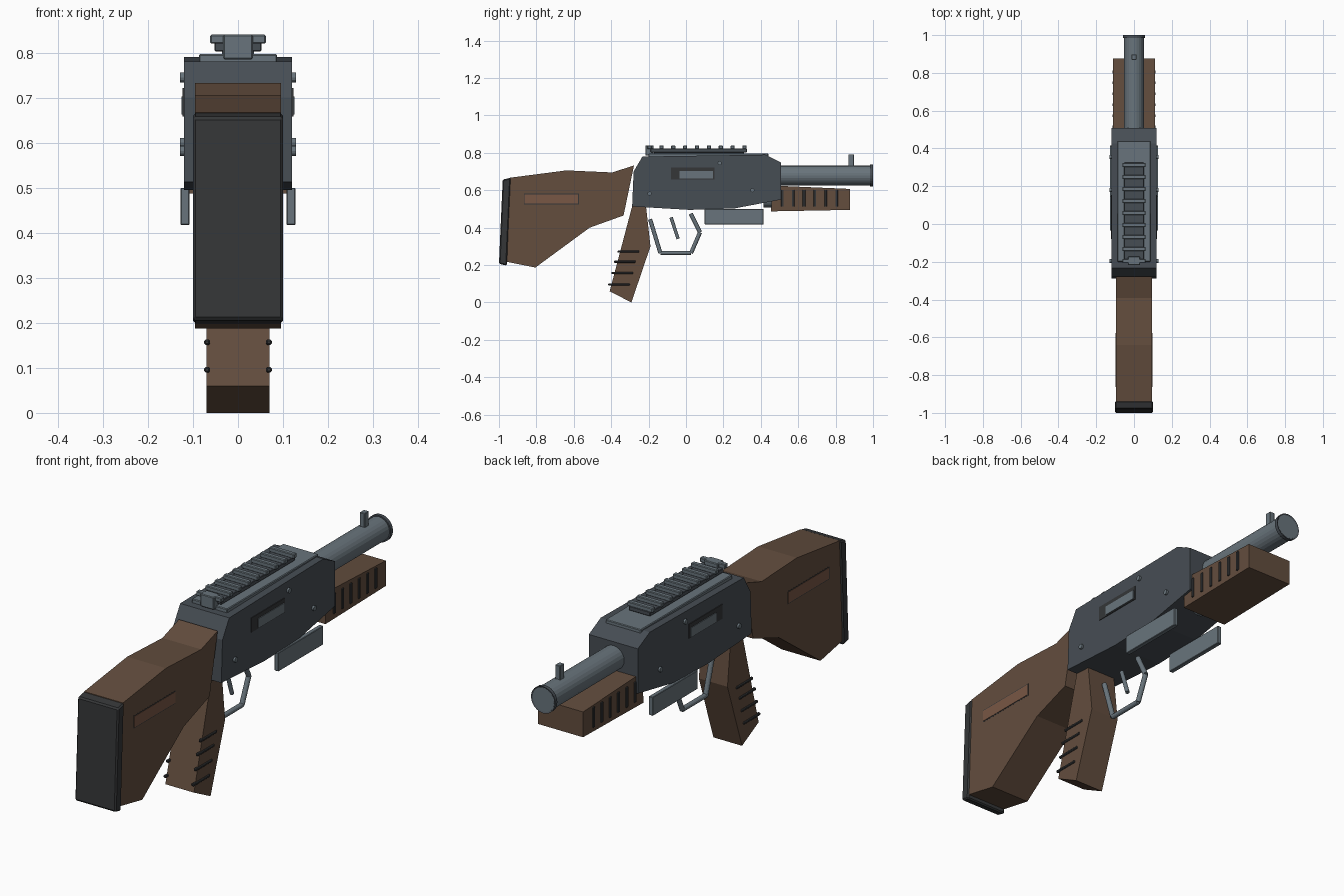
import bpy, bmesh
from mathutils import Vector

if "Cube" in bpy.data.objects:
    bpy.data.objects.remove(bpy.data.objects["Cube"])


def material(name, rgb):
    m = bpy.data.materials.new(name)
    m.diffuse_color = (*rgb, 1)
    m.use_nodes = True
    m.node_tree.nodes["Principled BSDF"].inputs["Base Color"].default_value = m.diffuse_color
    return m


WOOD = material("wood", (0.125, 0.075, 0.048))
INLAY = material("light_wood", (0.19, 0.095, 0.058))
DARK = material("dark_rubber", (0.035, 0.037, 0.039))
GUN = material("dark_steel", (0.062, 0.074, 0.088))
STEEL = material("steel", (0.14, 0.175, 0.2))


def finish(name, bm, mat, bevel=0):
    bmesh.ops.recalc_face_normals(bm, faces=bm.faces)
    me = bpy.data.meshes.new(name)
    bm.to_mesh(me)
    bm.free()
    me.materials.append(mat)
    ob = bpy.data.objects.new(name, me)
    bpy.context.collection.objects.link(ob)
    if bevel:
        b = ob.modifiers.new("bevel", 'BEVEL')
        b.width, b.segments = bevel, 1
    return ob


def prism(name, pts, half, mat, bevel=0):
    """Side profile (y, z) extruded symmetrically across x."""
    bm = bmesh.new()
    f = bm.faces.new([bm.verts.new((-half, y, z)) for y, z in pts])
    ext = bmesh.ops.extrude_face_region(bm, geom=[f])
    bmesh.ops.translate(bm, vec=(2 * half, 0, 0),
                        verts=[v for v in ext["geom"] if isinstance(v, bmesh.types.BMVert)])
    return finish(name, bm, mat, bevel)


def box(name, xs, ys, zs, mat, bevel=0):
    bm = bmesh.new()
    bmesh.ops.create_cube(bm, size=1)
    for v in bm.verts:
        v.co = [(a + b) / 2 + c * (b - a) for (a, b), c in zip((xs, ys, zs), v.co)]
    return finish(name, bm, mat, bevel)


def rod(name, p, q, r, mat, sides=24):
    p, q = Vector(p), Vector(q)
    bm = bmesh.new()
    bmesh.ops.create_cone(bm, cap_ends=True, segments=sides, radius1=r, radius2=r,
                          depth=(q - p).length)
    rot = (q - p).to_track_quat('Z', 'Y').to_matrix()
    for v in bm.verts:
        v.co = rot @ v.co + (p + q) / 2
    return finish(name, bm, mat)


def mirrored(ob):
    ob.modifiers.new("mirror", 'MIRROR')
    return ob


# Shoulder stock and butt pad
prism("stock", [(-0.278, 0.733), (-0.393, 0.695), (-0.64, 0.706), (-0.94, 0.667),
                (-0.957, 0.217), (-0.805, 0.187), (-0.515, 0.40), (-0.334, 0.465)], 0.095, WOOD)
prism("butt_pad", [(-0.98, 0.657), (-0.937, 0.667), (-0.958, 0.197), (-1.0, 0.207)],
      0.1, DARK, 0.006)
mirrored(box("stock_inlay_border", (0.09, 0.0955), (-0.867, -0.573), (0.525, 0.582), DARK))
mirrored(box("stock_inlay", (0.09, 0.097), (-0.863, -0.577), (0.529, 0.578), INLAY))

# Receiver with top plate
prism("receiver", [(-0.288, 0.513), (-0.28, 0.70), (-0.233, 0.78), (0.425, 0.79),
                   (0.508, 0.748), (0.508, 0.55), (0.26, 0.503), (0.02, 0.495)], 0.12, GUN)
box("top_plate", (-0.087, 0.087), (-0.2, 0.44), (0.77, 0.797), STEEL, 0.003)

# Sight rail, teeth and sights
box("rail_riser", (-0.035, 0.035), (-0.17, 0.31), (0.79, 0.81), GUN)
box("rail_base", (-0.052, 0.052), (-0.19, 0.325), (0.803, 0.822), GUN, 0.002)
for i in range(9):
    y = 0.313 - 0.0635 * i
    box(f"rail_tooth_{i + 1}", (-0.062, 0.062), (y - 0.011, y + 0.011), (0.82, 0.84), STEEL, 0.003)
box("rear_sight", (-0.033, 0.033), (-0.217, -0.173), (0.785, 0.84), STEEL, 0.003)
box("front_sight", (-0.012, 0.012), (0.868, 0.898), (0.72, 0.792), STEEL, 0.002)

# Barrel, muzzle ring and lower tube
rod("barrel", (0, 0.4, 0.678), (0, 0.997, 0.678), 0.053, STEEL)
ring = rod("muzzle_ring", (0, 0.984, 0.678), (0, 1.0, 0.678), 0.059, GUN)
bm = bmesh.new()
bm.from_mesh(ring.data)
cap = max(bm.faces, key=lambda f: f.calc_center_median().y)
bmesh.ops.inset_region(bm, faces=[cap], thickness=0.008, depth=-0.005)
cap.material_index = 1
bm.to_mesh(ring.data)
bm.free()
ring.data.materials.append(STEEL)
rod("lower_tube", (0, 0.415, 0.552), (0, 0.8, 0.552), 0.045, STEEL)

# Fore grip with vertical ribs
prism("fore_grip", [(0.455, 0.487), (0.46, 0.625), (0.877, 0.607), (0.877, 0.495)], 0.11, WOOD)
for i in range(6):
    y = 0.515 + 0.058 * i
    mirrored(box(f"fore_grip_rib_{i + 1}", (0.105, 0.115), (y - 0.007, y + 0.007),
                 (0.512, 0.602), DARK, 0.002))

# Pistol grip with side ridges
prism("pistol_grip", [(-0.285, 0.525), (-0.215, 0.525), (-0.19, 0.30), (-0.292, 0.0),
                      (-0.408, 0.06)], 0.07, WOOD)
for i, (y, z) in enumerate([(-0.308, 0.272), (-0.327, 0.218), (-0.341, 0.157), (-0.358, 0.096)]):
    mirrored(box(f"grip_ridge_{i + 1}", (0.062, 0.075), (y - 0.058, y + 0.058),
                 (z - 0.006, z + 0.006), DARK, 0.003))

# Trigger guard and trigger
path = [(-0.192, 0.445), (-0.137, 0.264), (0.027, 0.264), (0.075, 0.375), (0.025, 0.475)]
for i, (a, b) in enumerate(zip(path, path[1:])):
    rod(f"trigger_guard_{i + 1}", (0, *a), (0, *b), 0.011, STEEL, 12)
rod("trigger", (0, -0.08, 0.455), (0, -0.042, 0.34), 0.009, STEEL, 12)

# Side plates, ports and bolts on both flanks
mirrored(box("side_plate", (0.108, 0.128), (0.1, 0.415), (0.417, 0.5), STEEL, 0.002))
mirrored(box("port_frame", (0.115, 0.123), (-0.08, 0.153), (0.658, 0.722), DARK))
mirrored(box("port_cover", (0.115, 0.126), (-0.035, 0.145), (0.663, 0.703), STEEL))
for i, (y, z) in enumerate([(-0.195, 0.582), (0.18, 0.745), (0.355, 0.6)]):
    mirrored(rod(f"bolt_{i + 1}", (0.112, y, z), (0.129, y, z), 0.011, STEEL, 12))
